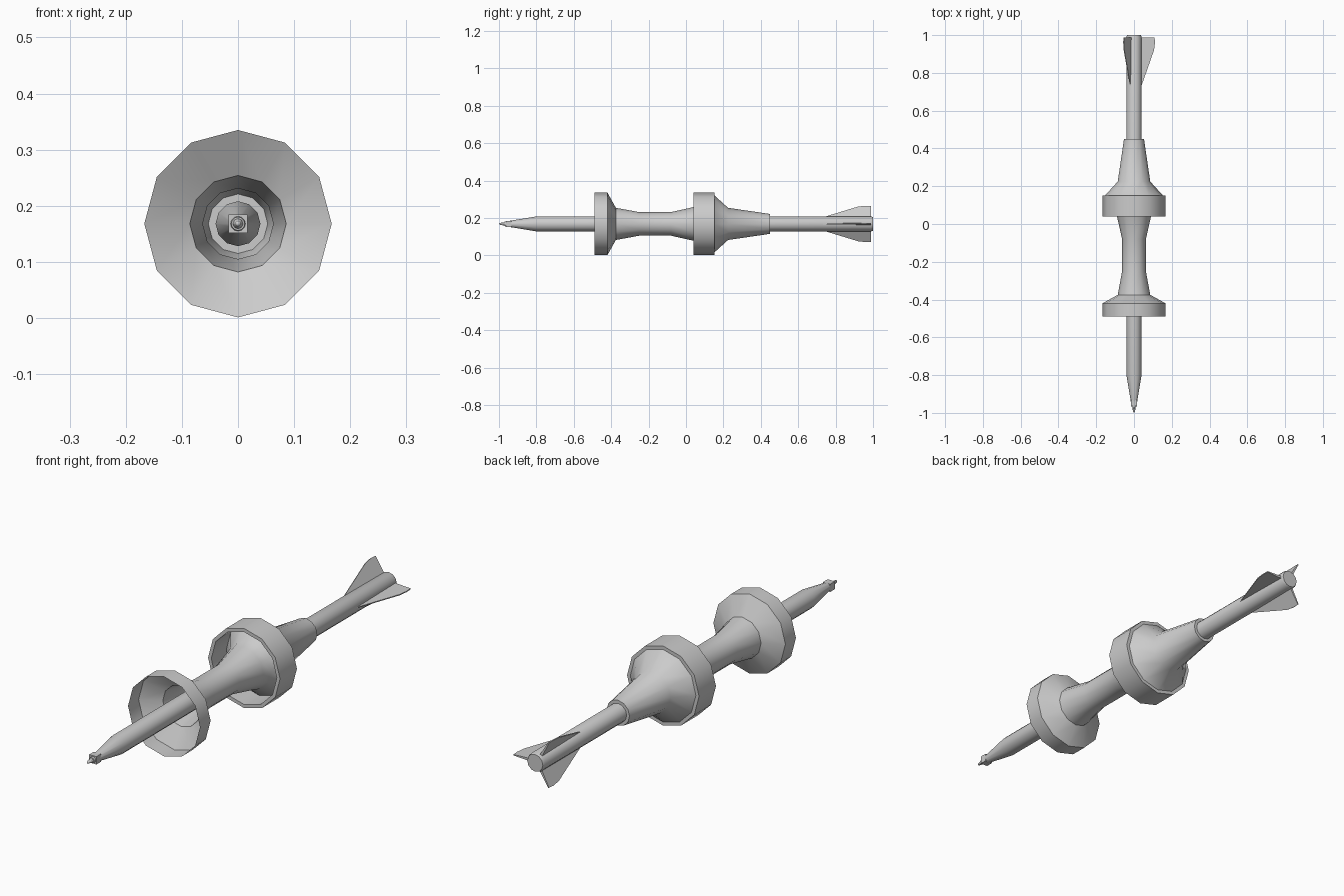
import bpy, bmesh
from math import sin, cos, pi, radians
from mathutils import Matrix, Vector

if "Cube" in bpy.data.objects:
    bpy.data.objects.remove(bpy.data.objects["Cube"])

AXIS_Z = 0.168


def finish(name, bm, smooth=True):
    bmesh.ops.remove_doubles(bm, verts=bm.verts[:], dist=1e-5)
    bmesh.ops.recalc_face_normals(bm, faces=bm.faces[:])
    me = bpy.data.meshes.new(name)
    bm.to_mesh(me)
    bm.free()
    ob = bpy.data.objects.new(name, me)
    bpy.context.collection.objects.link(ob)
    if smooth:
        bpy.ops.object.select_all(action='DESELECT')
        ob.select_set(True)
        bpy.context.view_layer.objects.active = ob
        bpy.ops.object.shade_smooth_by_angle(angle=radians(35))
    return ob


def lathe(name, profile, sides=12, closed=False):
    """Turn (y, radius) points around the long axis, first corner on top."""
    bm = bmesh.new()
    rings = []
    for y, r in profile:
        rings.append([bm.verts.new((r * sin(2 * pi * i / sides), y,
                                    AXIS_Z + r * cos(2 * pi * i / sides)))
                      for i in range(sides)])
    pairs = list(zip(rings, rings[1:]))
    if closed:
        pairs.append((rings[-1], rings[0]))
    for a, b in pairs:
        for i in range(sides):
            j = (i + 1) % sides
            bm.faces.new((a[i], a[j], b[j], b[i]))
    return finish(name, bm)


# Central shaft with tapered nose
lathe("shaft", [(-0.97, 0.0), (-0.97, 0.012), (-0.80, 0.04), (0.99, 0.04),
                (1.0, 0.036), (1.0, 0.0)])

# Square collar and pointed tip
bm = bmesh.new()
bmesh.ops.create_cube(bm, size=1, matrix=Matrix.Translation((0, -0.947, AXIS_Z))
                      @ Matrix.Diagonal((0.033, 0.03, 0.033, 1)))
finish("tip_collar", bm, smooth=False)
lathe("tip", [(-1.0, 0.0), (-0.995, 0.005), (-0.96, 0.011), (-0.93, 0.011)], sides=8)

# Spool body: open cup in front, waist, flare into the rear ring
lathe("front_cup_and_waist", [(-0.49, 0.167), (-0.42, 0.167), (-0.375, 0.086),
                              (-0.25, 0.063), (-0.08, 0.063), (0.04, 0.09),
                              (0.075, 0.10), (0.14, 0.152)])

# Rear ring with a thin rim
lathe("rear_ring", [(0.04, 0.167), (0.152, 0.167), (0.152, 0.152), (0.04, 0.152)],
      closed=True)

# Cone behind the ring, stepping down to the shaft
lathe("rear_cone", [(0.15, 0.154), (0.225, 0.086), (0.45, 0.053), (0.45, 0.038)])

# Three thin tail fins
FIN = [(0.73, 0.030), (0.73, 0.039), (0.92, 0.106), (0.96, 0.111), (0.988, 0.109), (0.988, 0.030)]
for k in range(3):
    bm = bmesh.new()
    rot = Matrix.Rotation(k * 2 * pi / 3, 4, 'Y')
    sheets = []
    for side in (-1, 1):
        sheet = []
        for y, r in FIN:
            t = 0.006 if r < 0.035 and y > 0.8 else 0.002
            sheet.append(bm.verts.new(rot @ Vector((r, y, side * t)) + Vector((0, 0, AXIS_Z))))
        bm.faces.new(sheet)
        sheets.append(sheet)
    a, b = sheets
    for i in range(len(FIN)):
        j = (i + 1) % len(FIN)
        bm.faces.new((a[i], a[j], b[j], b[i]))
    finish(f"tail_fin_{k + 1}", bm, smooth=False)
